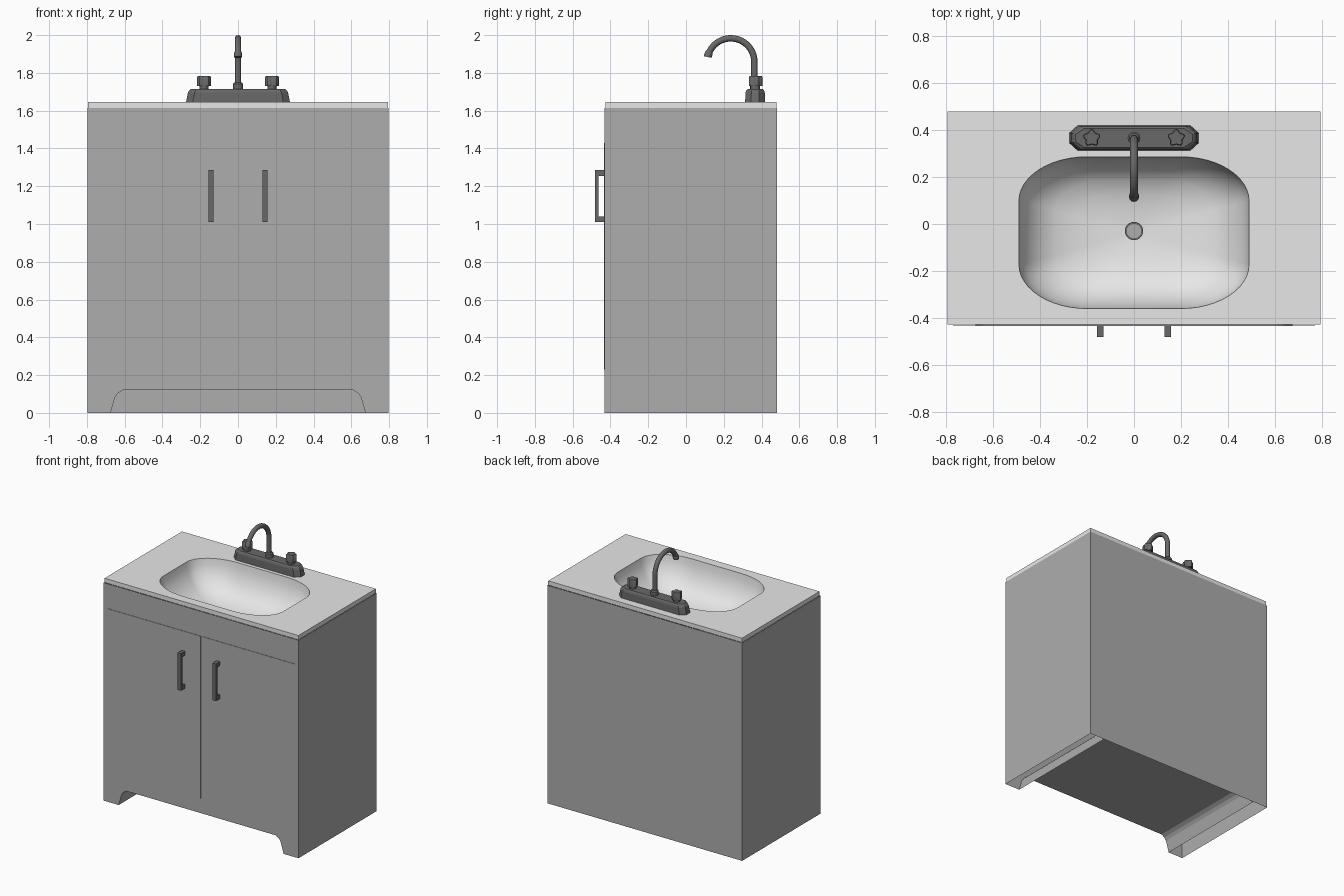
import bpy, bmesh, math
from math import sin, cos, pi, radians

old = bpy.data.objects.get("Cube")
if old:
    bpy.data.objects.remove(old)


def material(name, value):
    m = bpy.data.materials.new(name)
    m.use_nodes = True
    color = (value, value, value, 1)
    m.diffuse_color = color
    m.node_tree.nodes["Principled BSDF"].inputs["Base Color"].default_value = color
    return m


CABINET = material("cabinet grey", 0.42)
COUNTER = material("counter white", 0.8)
METAL = material("dark metal", 0.14)

X, FRONT, BACK, TOP = 0.797, -0.431, 0.482, 1.613   # cabinet extents
DECK = 1.645                                        # counter surface


def finish(name, bm, mat, smooth=None):
    bmesh.ops.recalc_face_normals(bm, faces=bm.faces)
    mesh = bpy.data.meshes.new(name)
    bm.to_mesh(mesh)
    bm.free()
    mesh.materials.append(mat)
    ob = bpy.data.objects.new(name, mesh)
    bpy.context.collection.objects.link(ob)
    if smooth:
        bpy.ops.object.select_all(action="DESELECT")
        ob.select_set(True)
        bpy.context.view_layer.objects.active = ob
        bpy.ops.object.shade_smooth_by_angle(angle=radians(smooth))
    return ob


def bridge(bm, a, b):
    for i in range(len(a)):
        j = (i + 1) % len(a)
        bm.faces.new((a[i], a[j], b[j], b[i]))


def loft(name, rings, mat, smooth=None):
    """Closed solid through a list of equal-sized point rings."""
    bm = bmesh.new()
    loops = [[bm.verts.new(p) for p in ring] for ring in rings]
    for a, b in zip(loops, loops[1:]):
        bridge(bm, a, b)
    bm.faces.new(loops[0])
    bm.faces.new(loops[-1])
    return finish(name, bm, mat, smooth)


def box(name, x0, x1, y0, y1, z0, z1, mat):
    return loft(name, [[(x0, y0, z), (x1, y0, z), (x1, y1, z), (x0, y1, z)]
                       for z in (z0, z1)], mat)


def circle(x, y, z, r, n=24, flute=0, lobes=5):
    pts = []
    for i in range(n):
        a = 2 * pi * i / n
        q = r + flute * cos(lobes * (a - pi / 2))
        pts.append((x + q * cos(a), y + q * sin(a), z))
    return pts


# Cabinet shell: arched front, plain sides and back, arch carried through to the back
half_arch = [(0.675, 0), (0.65, 0.085), (0.635, 0.105), (0.61, 0.12)]
arch = [(-x, z) for x, z in half_arch] + half_arch[::-1]
bm = bmesh.new()


def face(points):
    bm.faces.new([bm.verts.new(p) for p in points])


outline = [(X, 0), (X, TOP), (-X, TOP), (-X, 0)] + arch
face([(x, FRONT, z) for x, z in outline])
face([(-X, BACK, 0), (X, BACK, 0), (X, BACK, TOP), (-X, BACK, TOP)])
for s in (-X, X):
    face([(s, FRONT, 0), (s, BACK, 0), (s, BACK, TOP), (s, FRONT, TOP)])
for (xa, za), (xb, zb) in zip(arch, arch[1:]):
    face([(xa, FRONT, za), (xb, FRONT, zb), (xb, BACK - 0.005, zb), (xa, BACK - 0.005, za)])
bmesh.ops.remove_doubles(bm, verts=bm.verts, dist=0.0001)
finish("cabinet", bm, CABINET)

# Doors and their pulls
for side, s in (("right", -1), ("left", 1)):
    a, b = sorted((s * 0.002, s * 0.77))
    box(side + "_door", a, b, FRONT - 0.003, FRONT, 0.23, 1.43, CABINET)
    a, b = s * 0.143 - 0.0135, s * 0.143 + 0.0135
    box(side + "_pull_bar", a, b, -0.481, -0.462, 1.01, 1.285, METAL)
    for end, z in (("lower", 1.01), ("upper", 1.255)):
        box(f"{side}_pull_{end}_post", a, b, -0.462, FRONT, z, z + 0.03, METAL)

# Counter with moulded basin
CY = -0.037
rim = []
for k, (sx, sy) in enumerate([(1, 1), (-1, 1), (-1, -1), (1, -1)]):
    for i in range(13):
        a = k * pi / 2 + i * pi / 24
        rim.append((sx * 0.2 + 0.29 * cos(a), sy * 0.135 + 0.188 * sin(a)))
bm = bmesh.new()
sx = X - 0.004
rect = [(-sx, FRONT + 0.004), (sx, FRONT + 0.004), (sx, BACK - 0.004), (-sx, BACK - 0.004)]
upper, lower = [[bm.verts.new((x, y, z)) for x, y in rect] for z in (DECK, TOP)]
profile = [(1, 0), (0.985, 0.045), (0.95, 0.09), (0.89, 0.135), (0.8, 0.18),
           (0.68, 0.213), (0.5, 0.238), (0.3, 0.252), (0.06, 0.26)]
loops = [[bm.verts.new((x * s, CY + y * s, DECK - d)) for x, y in rim] for s, d in profile]
edges = [bm.edges.new((l[i - 1], l[i])) for l in (upper, loops[0]) for i in range(len(l))]
bmesh.ops.triangle_fill(bm, use_beauty=True, edges=edges)
bridge(bm, upper, lower)
for a, b in zip(loops, loops[1:]):
    bridge(bm, a, b)
bm.faces.new(loops[-1])
finish("counter_and_basin", bm, COUNTER, 35)

# Drain
DZ = DECK - 0.262
loft("drain_ring", [circle(0, -0.03, z, 0.039) for z in (DZ, DZ + 0.012)], METAL, 30)
loft("drain_plug", [circle(0, -0.03, z, 0.031) for z in (DZ, DZ + 0.015)], CABINET, 30)

# Faucet base: tapered plate with clipped corners
FY = 0.366


def clipped(hx, hy, z):
    half = [(hx, -0.4 * hy), (hx, 0.4 * hy), (hx - 0.035, hy), (0.035 - hx, hy)]
    return [(x, FY + y, z) for x, y in half + [(-x, -y) for x, y in half]]


loft("faucet_base", [clipped(0.275, 0.053, DECK), clipped(0.265, 0.051, DECK + 0.05),
                     clipped(0.258, 0.047, DECK + 0.063), clipped(0.248, 0.04, DECK + 0.07)], METAL)

# Fluted taps
for side, x in (("right", -0.18), ("left", 0.18)):
    loft(side + "_tap_neck", [circle(x, FY, z, 0.025) for z in (1.71, 1.735)], METAL, 30)
    loft(side + "_tap_knob", [circle(x, FY, z, r, 40, 0.005)
                              for z, r in ((1.73, 0.033), (1.778, 0.033), (1.784, 0.029))], METAL, 40)

# Gooseneck spout
loft("spout_collar", [circle(0, FY, z, r) for z, r in
                      ((1.71, 0.027), (1.742, 0.027), (1.75, 0.02))], METAL, 30)
R, AY, AZ = 0.125, 0.237, 1.858


def bend(deg, r):
    """Ring of radius r across the spout's arc at the given angle."""
    c, s = cos(radians(deg)), sin(radians(deg))
    pts = []
    for x, q, _ in circle(0, R, 0, r, 16):
        pts.append((x, AY + q * c, AZ + q * s))
    return pts


neck = circle(0, AY + R, 1.74, 0.017, 16)
loft("spout", [neck] + [bend(a, 0.017) for a in range(0, 161, 8)], METAL, 40)
loft("spout_tip", [bend(a, r) for a, r in ((155, 0.018), (158, 0.021), (168, 0.021))], METAL, 40)
